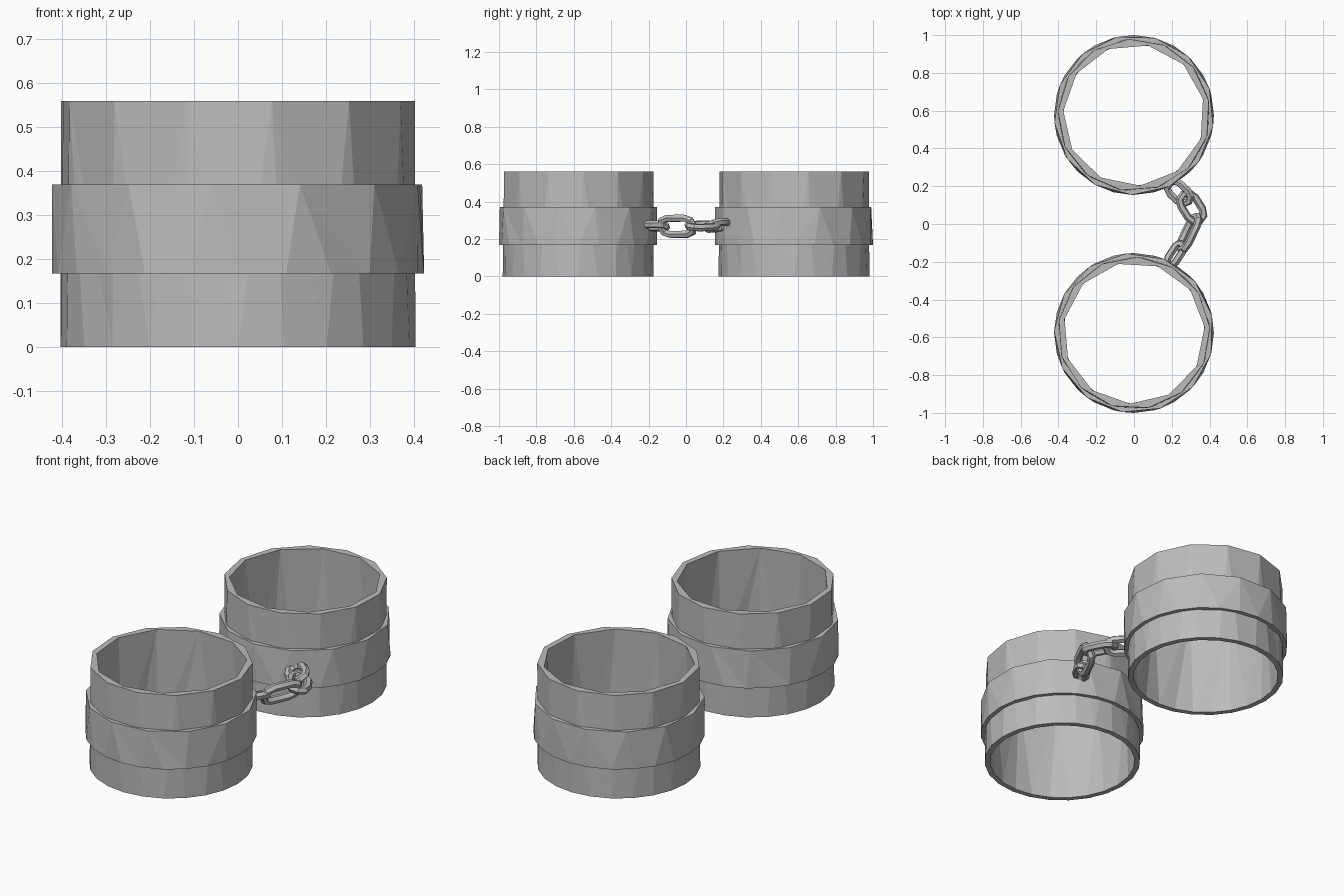
import bpy, bmesh, math
from mathutils import Vector, Matrix

cube = bpy.data.objects.get("Cube")
if cube:
    bpy.data.objects.remove(cube, do_unlink=True)

steel = bpy.data.materials.new("grey_steel")
steel.use_nodes = True
GREY = (0.5, 0.5, 0.5, 1)
steel.diffuse_color = GREY
steel.node_tree.nodes["Principled BSDF"].inputs["Base Color"].default_value = GREY


def finish(bm, name):
    bmesh.ops.recalc_face_normals(bm, faces=bm.faces)
    mesh = bpy.data.meshes.new(name)
    bm.to_mesh(mesh)
    bm.free()
    mesh.materials.append(steel)
    obj = bpy.data.objects.new(name, mesh)
    bpy.context.collection.objects.link(obj)
    return obj


def loop(bm, n, radius, z, cy, phase):
    angles = [2 * math.pi * (i + phase) / n for i in range(n)]
    return [(a, bm.verts.new((radius * math.cos(a), cy + radius * math.sin(a), z)))
            for a in angles]


def strip(bm, a, b):
    """Triangulate between two loops that may have different side counts."""
    turn = 2 * math.pi
    i = j = 0
    while i < len(a) or j < len(b):
        next_a = a[(i + 1) % len(a)][0] + turn * ((i + 1) // len(a))
        next_b = b[(j + 1) % len(b)][0] + turn * ((j + 1) // len(b))
        va, vb = a[i % len(a)][1], b[j % len(b)][1]
        if j >= len(b) or (i < len(a) and next_a <= next_b):
            bm.faces.new((va, a[(i + 1) % len(a)][1], vb))
            i += 1
        else:
            bm.faces.new((va, b[(j + 1) % len(b)][1], vb))
            j += 1


def ring(name, cy, r_out, r_in, z0, z1, n_top, phase):
    """Hollow ring: finely sided at the bottom, coarsely sided at the top."""
    bm = bmesh.new()
    loops = [loop(bm, 24, r_out, z0, cy, 0.0),
             loop(bm, n_top, r_out, z1, cy, phase),
             loop(bm, n_top - 2, r_in, z1, cy, phase),
             loop(bm, 24, r_in, z0, cy, 0.0)]
    for k in range(4):
        strip(bm, loops[k], loops[(k + 1) % 4])
    finish(bm, name)


# Cuffs, each with a raised band around the middle
for side, cy, phase in (("front", -0.577, 0.15), ("back", 0.577, 0.4)):
    ring(side + "_cuff", cy, 0.403, 0.375, 0, 0.56, 13, phase)
    ring(side + "_cuff_band", cy, 0.423, 0.39, 0.167, 0.37, 13, phase + 0.3)


def link(name, start, end, roll, width=0.085, wire=0.021):
    """Oval chain link, swept with a six sided wire from start to end."""
    start, end = Vector(start), Vector(end)
    along = (end - start).normalized()
    flat = along.cross(Vector((0, 0, 1))).normalized()
    across = Matrix.Rotation(roll, 3, along) @ flat
    normal = along.cross(across)
    half = (end - start).length / 2 - wire
    straight, r = half - width / 2, width / 2
    bm = bmesh.new()
    sections = []
    for k in range(10):
        cap = 1 if k < 5 else -1
        t = math.pi * (k % 5) / 4 + (0 if cap > 0 else math.pi)
        out = across * math.cos(t) + along * math.sin(t)
        mid = (start + end) / 2 + out * r + along * straight * cap
        sections.append([bm.verts.new(mid + wire * (out * math.cos(s) + normal * math.sin(s)))
                         for s in (math.pi * i / 3 for i in range(6))])
    for k in range(10):
        p, q = sections[k], sections[(k + 1) % 10]
        for i in range(6):
            bm.faces.new((p[i], p[(i + 1) % 6], q[(i + 1) % 6], q[i]))
    obj = finish(bm, name)
    bpy.context.view_layer.objects.active = obj
    obj.select_set(True)
    bpy.ops.object.shade_smooth_by_angle(angle=math.radians(35))
    obj.select_set(False)


# Chain joining the cuffs
link("back_end_link", (0.17, 0.23, 0.275), (0.305, 0.105, 0.27), math.radians(25))
link("flat_link", (0.25, 0.175, 0.275), (0.36, 0.0, 0.265), math.radians(-10), 0.09)
link("upright_link", (0.345, 0.06, 0.27), (0.24, -0.155, 0.265), math.radians(65), 0.095)
link("front_end_link", (0.265, -0.09, 0.27), (0.175, -0.23, 0.27), math.radians(20), 0.05)
